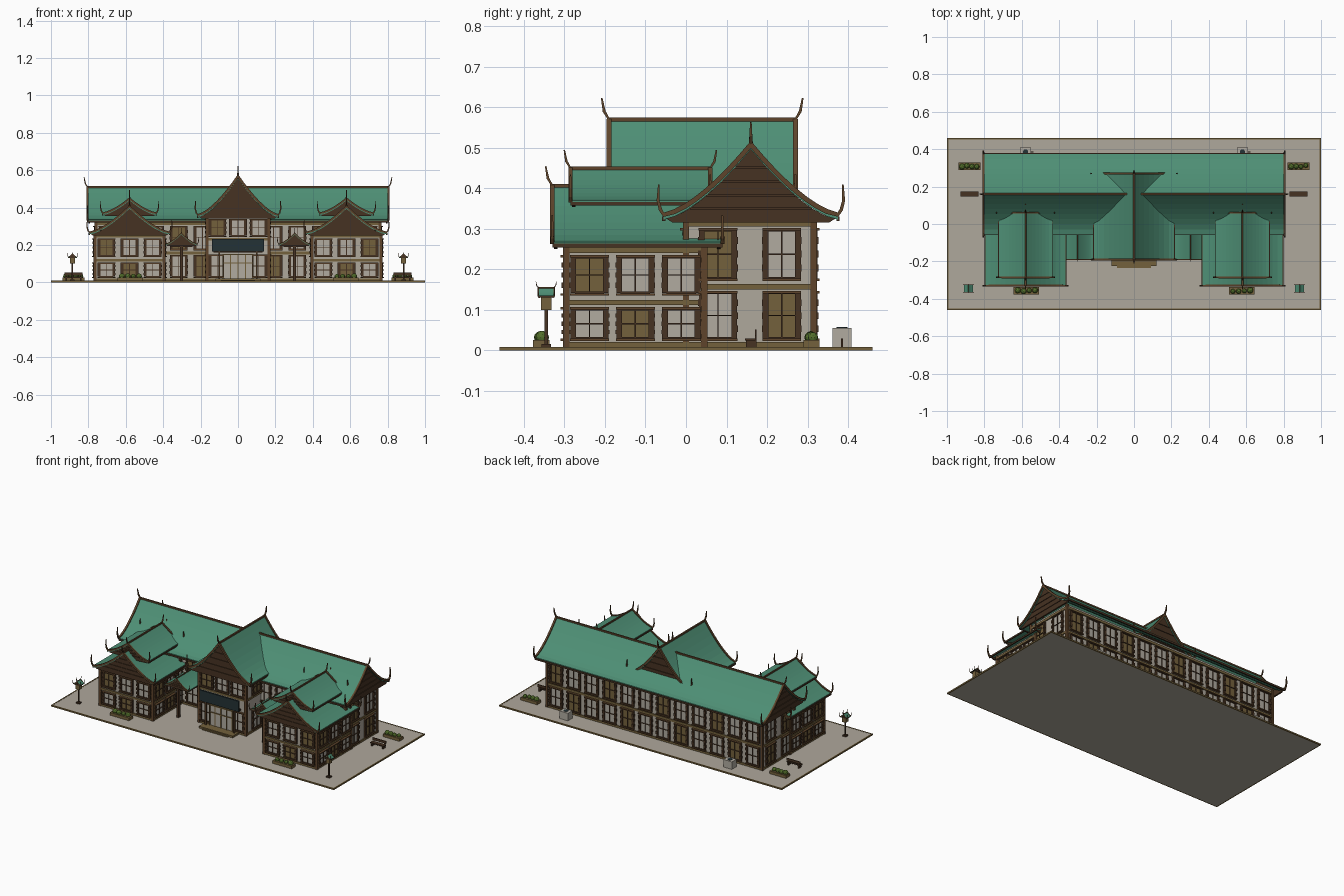
import bpy, bmesh, math, random
from mathutils import Matrix, Vector

random.seed(4)
cube = bpy.data.objects.get("Cube")
if cube:
    bpy.data.objects.remove(cube, do_unlink=True)


def material(name, *srgb):
    m = bpy.data.materials.new(name)
    col = [((c / 255 + 0.055) / 1.055) ** 2.4 for c in srgb] + [1]
    m.use_nodes = True
    m.diffuse_color = col
    m.node_tree.nodes["Principled BSDF"].inputs["Base Color"].default_value = col
    return m


MATS = [material("pale plaster", 175, 168, 156), material("roof teal", 78, 143, 117),
        material("dark timber", 70, 50, 34), material("olive timber", 116, 97, 60),
        material("trim brown", 94, 68, 43), material("slate sign", 36, 50, 54),
        material("leaf green", 84, 112, 44), material("window grey", 177, 171, 160)]
WALL, TEAL, DARK, OLIVE, TRIM, SLATE, LEAF, GLASS = range(8)
ALL = (-1, 1)


class Part:
    """Collects solids into one named object."""

    def __init__(self, name, matrix=Matrix()):
        self.name, self.matrix, self.bm = name, matrix, bmesh.new()

    def paint(self, verts, mat):
        for f in {f for v in verts for f in v.link_faces}:
            f.material_index = mat

    def box(self, lo, hi, mat, frame=Matrix()):
        lo, hi = Vector(lo), Vector(hi)
        m = frame @ Matrix.Translation((lo + hi) / 2) @ Matrix.Diagonal((*(hi - lo), 1))
        self.paint(bmesh.ops.create_cube(self.bm, size=1, matrix=m)["verts"], mat)

    def prism(self, outline, y0, y1, mat):
        a, b = ([self.bm.verts.new((x, y, z)) for x, z in outline] for y in (y0, y1))
        self.bm.faces.new(a)
        self.bm.faces.new(b[::-1])
        for i in range(len(a)):
            self.bm.faces.new((a[i - 1], b[i - 1], b[i], a[i]))
        self.paint(a + b, mat)

    def tube(self, path, radii, normal, mat):
        """Square tapered beam along a planar path."""
        path, normal, rings = [Vector(p) for p in path], Vector(normal), []
        for i, (p, r) in enumerate(zip(path, radii)):
            t = (path[min(i + 1, len(path) - 1)] - path[max(i - 1, 0)]).normalized()
            s = normal.cross(t)
            rings.append([self.bm.verts.new(p + r * (a * s + b * normal))
                          for a, b in ((1, 1), (1, -1), (-1, -1), (-1, 1))])
        for a, b in zip(rings, rings[1:]):
            for k in range(4):
                self.bm.faces.new((a[k - 1], a[k], b[k], b[k - 1]))
        self.bm.faces.new(rings[0])
        self.bm.faces.new(rings[-1][::-1])
        for r in rings:
            self.paint(r, mat)

    def done(self):
        bmesh.ops.recalc_face_normals(self.bm, faces=self.bm.faces)
        me = bpy.data.meshes.new(self.name)
        self.bm.to_mesh(me)
        self.bm.free()
        for m in MATS:
            me.materials.append(m)
        ob = bpy.data.objects.new(self.name, me)
        ob.matrix_world = self.matrix
        bpy.context.collection.objects.link(ob)


def roof(name, cx, y0, y1, half, base, ridge, turn=0, k=1.0):
    """Flared gable roof, ridge along local y, with bargeboards and horns."""
    p = Part(name, Matrix.Rotation(turn, 4, "Z") @ Matrix.Translation((cx, 0, 0)))
    th, rise = 0.012 * k, ridge - base
    prof = [(half * i / 8, base + rise * (1 - i / 8) ** 1.5) for i in range(9)]
    top = [(-x, z) for x, z in prof[:0:-1]] + prof
    p.prism(top + [(x, z - th) for x, z in top[::-1]], y0, y1, TEAL)
    bar, tip = 0.006 * k, 0.002 * k
    for y, d in ((y0, -1), (y1, 1)):
        # gable panel with battens
        inner = [(x * 0.97, max(z - th * 0.8, base - th)) for x, z in top]
        ya = y - d * 0.005 * k
        p.prism(inner + [(half * 0.9, base - th * 1.6), (-half * 0.9, base - th * 1.6)],
                ya, ya - d * 0.01 * k, DARK)
        for f in (0.12, 0.3, 0.5, 0.7):
            w = half * (1 - f ** (1 / 1.5)) * 0.92
            z = base + rise * f
            p.box((-w, min(ya, ya + d * 0.004 * k), z - 0.008 * k),
                  (w, max(ya, ya + d * 0.004 * k), z - 0.002 * k), DARK)
        # bargeboards sweeping up into horns
        for s in ALL:
            horn = [(half + 0.008 * k, base + 0.012 * k), (half + 0.014 * k, base + 0.035 * k),
                    (half + 0.012 * k, base + 0.075 * k)]
            path = [(s * x, y, z) for x, z in prof + horn]
            p.tube(path, [bar] * 8 + [bar * 0.9, bar * 0.7, bar * 0.6, tip], (0, 1, 0), TRIM)
    # ridge beam with upturned ends, and eave boards
    ends = [(0, 0.002), (0.012, 0.022), (0.018, 0.055)]
    path = ([(0, y0 - a * k, ridge + b * k) for a, b in ends[::-1]]
            + [(0, y1 + a * k, ridge + b * k) for a, b in ends])
    p.tube(path, [tip, bar * 0.6, bar * 0.8, bar * 0.8, bar * 0.6, tip], (1, 0, 0), TRIM)
    for s in ALL:
        x = s * half
        p.box((x - 0.004 * k, y0, base - th * 1.25), (x + 0.004 * k, y1, base - th / 3), DARK)
    p.done()


def facade(p, x, y, deg, length, bays, floors, ww, flip):
    """Rows of framed windows; local x runs along the wall, -y points out."""
    m = Matrix.Translation((x, y, 0)) @ Matrix.Rotation(math.radians(deg), 4, "Z")
    step = length / bays
    for level, (z0, z1) in enumerate(floors):
        for i in range(bays):
            c, h = step * (i + 0.5), ww / 2
            order = bays - 1 - i if flip else i
            pane = OLIVE if order % 3 == 1 - level else GLASS
            p.box((c - h, -0.004, z0), (c + h, 0, z1), pane, m)
            for dx, w in ((-h, 0.003), (0, 0.0016), (h, 0.003)):
                p.box((c + dx - w, -0.009, z0), (c + dx + w, 0, z1), DARK, m)
            for z, w in ((z0, 0.003), (z0 + (z1 - z0) * 0.5, 0.0016), (z1, 0.003)):
                p.box((c - h, -0.009, z - w), (c + h, 0, z + w), DARK, m)
            for z in (z0 - 0.004, z1 + 0.002):
                p.box((c - h - 0.012, -0.015, z - 0.003), (c + h + 0.012, 0, z + 0.003), TRIM, m)
            # notched timber pilasters
            for s in ALL:
                for j in range(7):
                    a = z0 + (z1 - z0) * j / 7
                    w = 0.007 if j % 2 else 0.005
                    cx = c + s * (h + 0.006)
                    p.box((cx - w, -w * 1.7, a), (cx + w, 0, a + (z1 - z0) / 7), DARK, m)


def block(name, x0, x1, y0, y1, top, beams, sides, floors, ww=0.072, flip=False):
    """Plastered block with olive beams; sides maps angle to bay count."""
    p = Part(name)
    p.box((x0, y0, 0.005), (x1, y1, top), WALL)
    for z, h in beams:
        p.box((x0 - 0.006, y0 - 0.006, z), (x1 + 0.006, y1 + 0.006, z + h), OLIVE)
    for x in (x0, x1):
        for y in (y0, y1):
            p.box((x - 0.008, y - 0.008, 0.005), (x + 0.008, y + 0.008, top), TRIM)
    start = {0: (x0, y0, x1 - x0), 90: (x1, y0, y1 - y0),
             180: (x1, y1, x1 - x0), 270: (x0, y1, y1 - y0)}
    for deg, bays in sides.items():
        x, y, length = start[deg]
        facade(p, x, y, deg, length, bays, floors, ww, deg == 270 or flip and deg == 0)
    p.done()


# Ground slab with timber edge
g = Part("ground_slab")
g.box((-0.993, -0.453, 0), (0.993, 0.453, 0.008), WALL)
for s in ALL:
    g.box((-1, s * 0.456 - 0.004, 0), (1, s * 0.456 + 0.004, 0.009), OLIVE)
    g.box((s * 0.996 - 0.004, -0.46, 0), (s * 0.996 + 0.004, 0.46, 0.009), OLIVE)
g.done()

# Main hall
tall = [(0.03, 0.142), (0.178, 0.297)]
block("main_hall", -0.76, 0.76, 0, 0.315, 0.335, [(0.005, 0.016), (0.15, 0.014), (0.306, 0.016)],
      {0: 12, 90: 2, 180: 12, 270: 2}, tall)
roof("main_roof", 0.16, -0.805, 0.805, 0.215, 0.335, 0.508, math.pi / 2)

# Central entrance bay
block("entrance_bay", -0.165, 0.165, -0.155, 0.05, 0.36, [(0.005, 0.016), (0.225, 0.012)],
      {0: 3, 90: 1, 270: 1}, [(0.03, 0.145), (0.25, 0.335)])
roof("entrance_roof", 0, -0.19, 0.27, 0.215, 0.36, 0.568)
e = Part("entrance_porch")
e.box((-0.12, -0.225, 0.005), (0.12, -0.155, 0.02), OLIVE)
e.box((-0.09, -0.235, 0.005), (0.09, -0.22, 0.013), OLIVE)
e.box((-0.138, -0.19, 0.165), (0.138, -0.18, 0.233), SLATE)
e.box((-0.13, -0.18, 0.16), (0.13, -0.15, 0.17), DARK)
e.box((-0.075, -0.172, 0.02), (0.075, -0.155, 0.145), GLASS)
for i in range(5):
    x = -0.08 + i * 0.04
    e.box((x - 0.003, -0.176, 0.02), (x + 0.003, -0.155, 0.15), OLIVE)
for z in (0.1, 0.145):
    e.box((-0.083, -0.176, z), (0.083, -0.155, z + 0.006), OLIVE)
for s in ALL:
    e.box((s * 0.1 - 0.005, -0.188, 0.02), (s * 0.1 + 0.005, -0.176, 0.165), TRIM)
e.done()

for s, side in ((1, "left"), (-1, "right")):
    # Side wing with two-tier roof
    cx = s * 0.58
    block(side + "_wing", cx - 0.185, cx + 0.185, -0.295, 0.045, 0.265,
          [(0.005, 0.016), (0.112, 0.012), (0.24, 0.014)],
          {0: 3, 90: 3, 270: 3}, [(0.03, 0.102), (0.142, 0.23)], flip=s > 0)
    roof(side + "_wing_lower_roof", cx, -0.33, 0.09, 0.215, 0.267, 0.405, k=0.9)
    roof(side + "_wing_upper_roof", cx, -0.285, 0.06, 0.143, 0.37, 0.448, k=0.85)

    # Small canopy on a post
    cx = s * 0.303
    roof(side + "_canopy_roof", cx, -0.19, 0.0, 0.085, 0.205, 0.262, k=0.5)
    c = Part(side + "_canopy_post")
    c.box((cx - 0.008, -0.178, 0.005), (cx + 0.008, -0.162, 0.21), DARK)
    c.box((cx - 0.06, -0.177, 0.19), (cx + 0.06, -0.163, 0.2), DARK)
    c.done()

    # Lamp post with small gabled cap
    lamp = Part(side + "_lamp", Matrix.Translation((s * 0.885, -0.345, 0)))
    lamp.box((-0.012, -0.012, 0.005), (0.012, 0.012, 0.016), DARK)
    lamp.box((-0.004, -0.004, 0.01), (0.004, 0.004, 0.105), DARK)
    lamp.box((-0.013, -0.013, 0.1), (0.013, 0.013, 0.135), OLIVE)
    lamp.done()
    roof(side + "_lamp_cap", s * 0.885, -0.365, -0.325, 0.024, 0.135, 0.154, k=0.3)

    # Bench
    b = Part(side + "_bench", Matrix.Translation((s * 0.88, 0.16, 0)))
    b.box((-0.048, -0.014, 0.024), (0.048, 0.012, 0.03), DARK)
    b.box((-0.048, 0.01, 0.036), (0.048, 0.014, 0.052), DARK)
    for d in ALL:
        b.box((d * 0.038 - 0.004, -0.012, 0.005), (d * 0.038 + 0.004, 0.012, 0.026), DARK)
        b.box((d * 0.038 - 0.003, 0.01, 0.005), (d * 0.038 + 0.003, 0.014, 0.05), DARK)
    b.done()

    # Planters with bushes
    for label, x, y, w in (("front", 0.575, -0.357, 0.068), ("back", 0.88, 0.31, 0.058)):
        pl = Part(f"{side}_{label}_planter", Matrix.Translation((s * x, y, 0)))
        pl.box((-w, -0.02, 0.005), (w, 0.02, 0.026), OLIVE)
        for i in range(4):
            r = random.uniform(0.012, 0.017)
            at = Matrix.Translation((w * (i - 1.5) * 0.45, random.uniform(-0.004, 0.004), 0.032))
            bush = bmesh.ops.create_icosphere(pl.bm, subdivisions=2, radius=r, matrix=at)
            pl.paint(bush["verts"], LEAF)
        pl.done()

    # Cooling unit behind the hall
    u = Part(side + "_cooling_unit", Matrix.Translation((s * 0.58, 0.385, 0)))
    u.box((-0.03, -0.023, 0.008), (0.03, 0.023, 0.056), GLASS)
    fan = bmesh.ops.create_cone(u.bm, cap_ends=True, segments=16, radius1=0.014, radius2=0.014,
                                depth=0.004, matrix=Matrix.Translation((0, 0, 0.056)))
    u.paint(fan["verts"], SLATE)
    u.box((0.03, -0.003, 0.008), (0.042, 0.003, 0.03), DARK)
    u.done()
